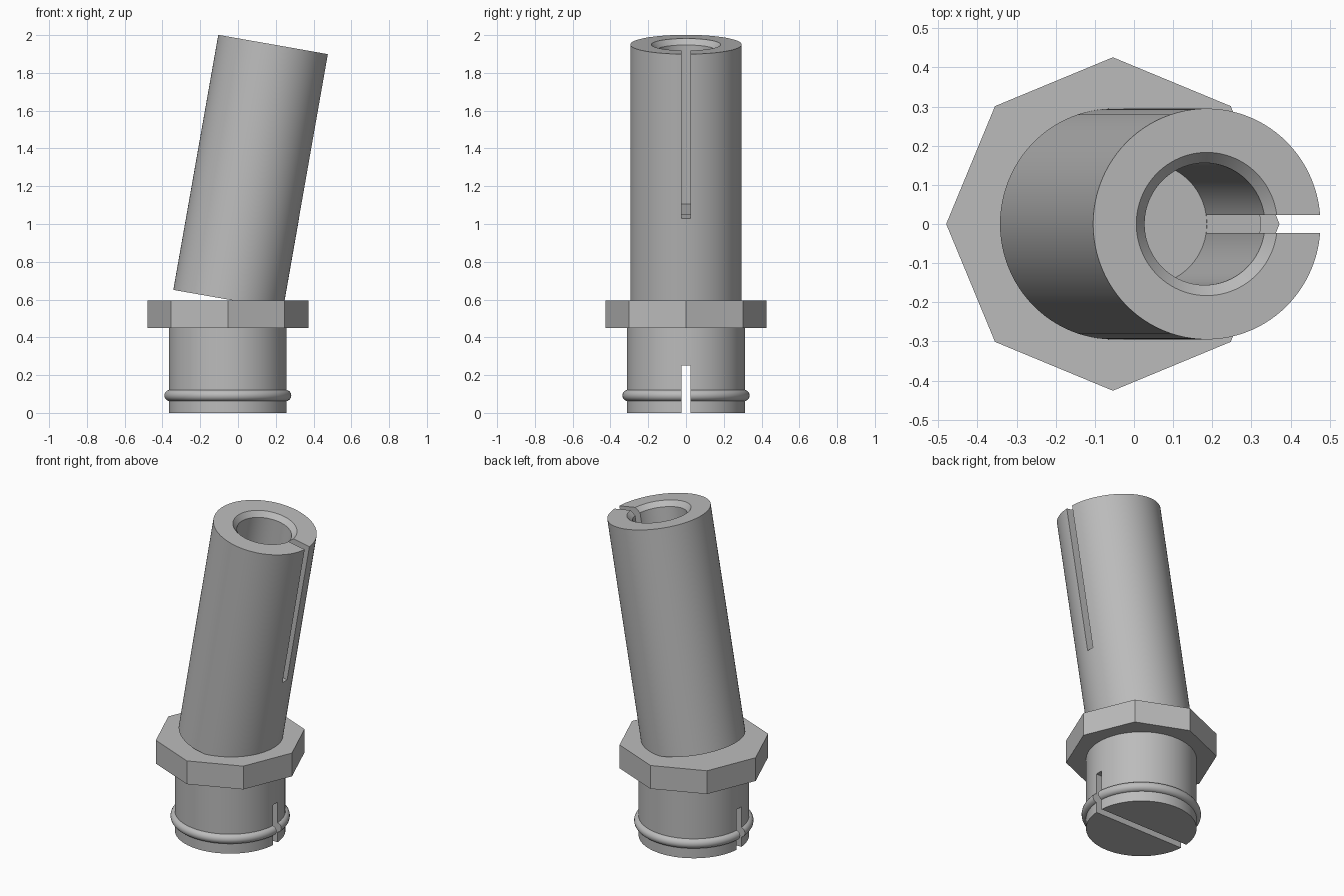
import bpy, bmesh, math
from mathutils import Matrix, Vector

old = bpy.data.objects.get("Cube")
if old:
    bpy.data.objects.remove(old, do_unlink=True)

AXIS_X = -0.054      # centre line of the base
TILT = math.radians(10)
SLOT = 0.046

grey = bpy.data.materials.new("plain grey")
grey.use_nodes = True
grey.diffuse_color = (0.5, 0.5, 0.5, 1)
grey.node_tree.nodes["Principled BSDF"].inputs["Base Color"].default_value = (0.5, 0.5, 0.5, 1)


def make(name, bm, matrix):
    bmesh.ops.recalc_face_normals(bm, faces=bm.faces)
    mesh = bpy.data.meshes.new(name)
    bm.to_mesh(mesh)
    bm.free()
    mesh.transform(matrix)
    mesh.materials.append(grey)
    obj = bpy.data.objects.new(name, mesh)
    bpy.context.collection.objects.link(obj)
    return obj


def lathe(name, profile, steps, matrix, closed=False):
    """Spin (radius, height) points about the local z axis."""
    bm = bmesh.new()
    verts = [bm.verts.new((r, 0, z)) for r, z in profile]
    edges = [bm.edges.new(pair) for pair in zip(verts, verts[1:])]
    if closed:
        edges.append(bm.edges.new((verts[-1], verts[0])))
    bmesh.ops.spin(bm, geom=verts + edges, axis=(0, 0, 1), cent=(0, 0, 0),
                   angle=math.tau, steps=steps)
    bmesh.ops.remove_doubles(bm, verts=bm.verts, dist=1e-5)
    return make(name, bm, matrix)


def cut(obj, low, high, matrix):
    """Cut a box given by two local corners out of the object."""
    low, high = Vector(low), Vector(high)
    bm = bmesh.new()
    bmesh.ops.create_cube(bm, size=1)
    bmesh.ops.scale(bm, vec=high - low, verts=bm.verts)
    bmesh.ops.translate(bm, vec=(low + high) / 2, verts=bm.verts)
    cutter = make("slot_cutter", bm, matrix)
    cutter.hide_render = True
    mod = obj.modifiers.new("slot", "BOOLEAN")
    mod.operation = "DIFFERENCE"
    mod.solver = "EXACT"
    mod.object = cutter
    bpy.context.view_layer.objects.active = obj
    bpy.ops.object.modifier_apply(modifier=mod.name)
    bpy.data.objects.remove(cutter, do_unlink=True)


def smooth(obj):
    bpy.ops.object.select_all(action="DESELECT")
    obj.select_set(True)
    bpy.context.view_layer.objects.active = obj
    bpy.ops.object.shade_smooth_by_angle(angle=math.radians(30))


upright = Matrix.Translation((AXIS_X, 0, 0))
tilted = Matrix.Translation((AXIS_X + 0.002, 0, 0.6)) @ Matrix.Rotation(TILT, 4, "Y")

# Round plug and its seal ring, both split by the slot across the bottom
plug = lathe("plug", [(0, 0), (0.312, 0), (0.312, 0.46), (0, 0.46)], 96, upright)
circle = [(0.307 + 0.03 * math.cos(a), 0.092 + 0.03 * math.sin(a))
          for a in (math.tau * i / 16 for i in range(16))]
ring = lathe("seal_ring", circle, 96, upright, closed=True)
for part in (plug, ring):
    cut(part, (-0.5, -SLOT / 2, -0.1), (0.5, SLOT / 2, 0.25), upright)
    smooth(part)

# Eight-sided collar, corner facing each axis
lathe("collar", [(0, 0.45), (0.426, 0.45), (0.426, 0.595), (0, 0.595)], 8, upright)

# Leaning tube with a chamfered blind bore and a slot down one side
LENGTH, FLOOR = 1.371, 0.486
tube = lathe("tube", [(0, 0), (0.295, 0), (0.295, LENGTH), (0.183, LENGTH),
                      (0.156, LENGTH - 0.03), (0.156, FLOOR), (0, FLOOR)], 96, tilted)
cut(tube, (0.05, -SLOT / 2, FLOOR + 0.002), (0.5, SLOT / 2, LENGTH + 0.1), tilted)
smooth(tube)
